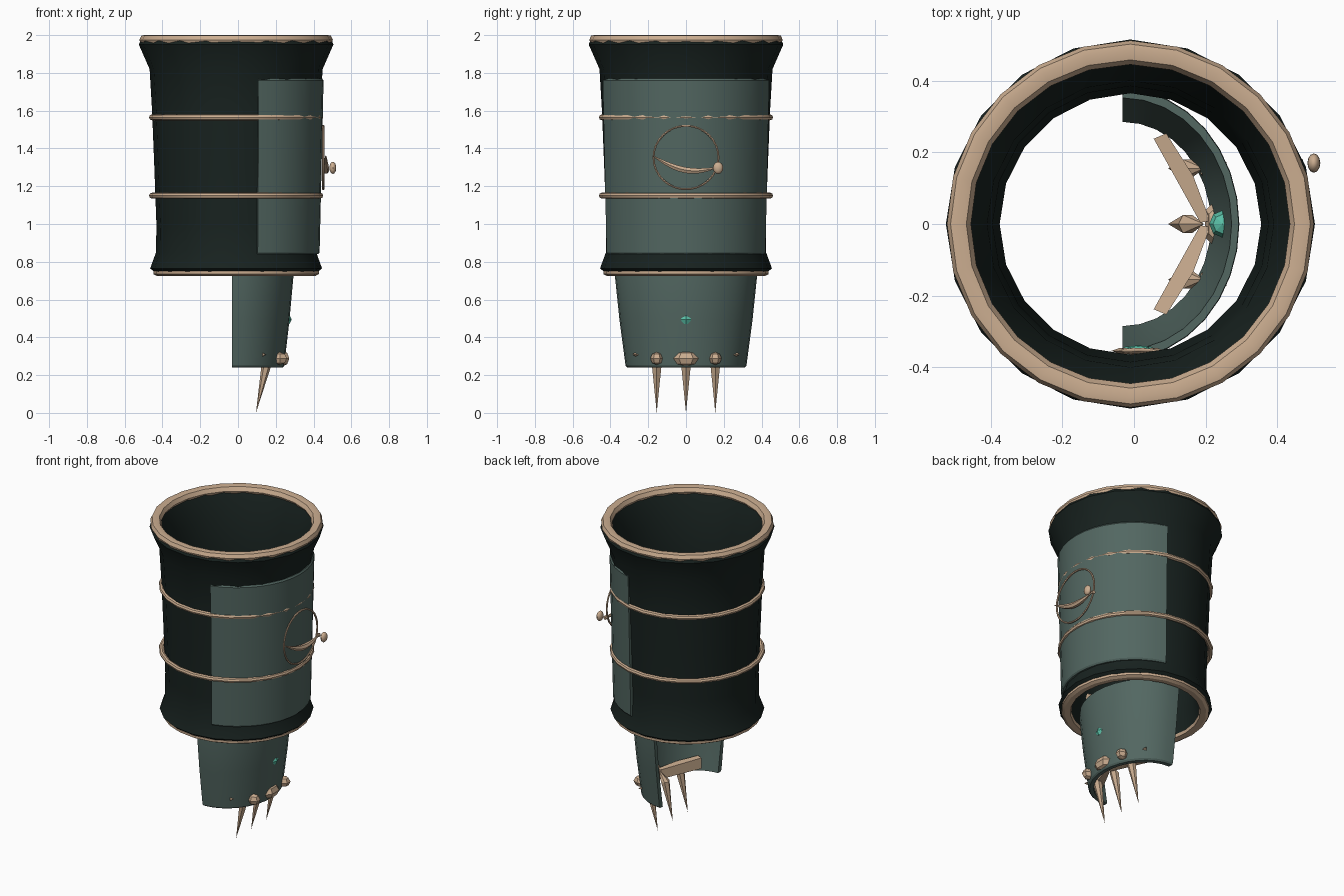
import bpy, bmesh, math
from mathutils import Vector

if "Cube" in bpy.data.objects:
    bpy.data.objects.remove(bpy.data.objects["Cube"])


def material(name, rgb):
    m = bpy.data.materials.new(name)
    m.diffuse_color = (*rgb, 1)
    m.use_nodes = True
    m.node_tree.nodes["Principled BSDF"].inputs["Base Color"].default_value = m.diffuse_color
    return m


DARK = material("dark_leather", (0.009, 0.016, 0.014))
GREEN = material("green_plate", (0.085, 0.135, 0.12))
TAN = material("tan_trim", (0.60, 0.42, 0.28))
TEAL = material("teal_gem", (0.10, 0.52, 0.38))


def finish(name, bm, mat, smooth=None):
    bmesh.ops.recalc_face_normals(bm, faces=bm.faces[:])
    me = bpy.data.meshes.new(name)
    bm.to_mesh(me)
    bm.free()
    ob = bpy.data.objects.new(name, me)
    bpy.context.collection.objects.link(ob)
    me.materials.append(mat)
    if smooth:
        bpy.ops.object.select_all(action='DESELECT')
        bpy.context.view_layer.objects.active = ob
        ob.select_set(True)
        bpy.ops.object.shade_smooth_by_angle(angle=math.radians(smooth))
    return ob


def lathe(name, profile, mat, n=20, arc=None, cx=-0.01, sx=1, sy=1):
    """Sweep a closed (radius, z) loop around z; arc = half angle, else full turn."""
    bm = bmesh.new()
    count = n + 1 if arc else n
    rows = []
    for i in range(count):
        a = math.radians(-arc + 2 * arc * i / n) if arc else math.tau * i / n
        rows.append([bm.verts.new((cx + r * sx * math.cos(a), r * sy * math.sin(a), z))
                     for r, z in profile])
    k = len(profile)
    for i in range(n):
        a, b = rows[i], rows[(i + 1) % count]
        for j in range(k):
            bm.faces.new((a[j], b[j], b[(j + 1) % k], a[(j + 1) % k]))
    if arc:
        bm.faces.new(rows[0])
        bm.faces.new(rows[-1])
    return finish(name, bm, mat, 30)


def tube(name, pts, radii, mat, n=6, closed=False):
    """Round tube through points lying roughly in a plane facing x."""
    bm = bmesh.new()
    rows, m = [], len(pts)
    for i, p in enumerate(pts):
        nxt = pts[(i + 1) % m] if closed else pts[min(i + 1, m - 1)]
        prv = pts[i - 1] if closed else pts[max(i - 1, 0)]
        t = (nxt - prv).normalized()
        u = Vector((1, 0, 0))
        v = t.cross(u).normalized()
        rows.append([bm.verts.new(p + radii[i] * (u * math.cos(math.tau * j / n)
                                                  + v * math.sin(math.tau * j / n))) for j in range(n)])
    for i in range(m if closed else m - 1):
        a, b = rows[i], rows[(i + 1) % m]
        for j in range(n):
            bm.faces.new((a[j], a[(j + 1) % n], b[(j + 1) % n], b[j]))
    if not closed:
        bm.faces.new(rows[0])
        bm.faces.new(rows[-1])
    return finish(name, bm, mat, 35)


def ball(name, loc, size, mat, u=8, v=6, smooth=None):
    bm = bmesh.new()
    bmesh.ops.create_uvsphere(bm, u_segments=u, v_segments=v, radius=1)
    for w in bm.verts:
        w.co = Vector(loc) + w.co * Vector(size)
    return finish(name, bm, mat, smooth)


# Flared hollow cuff
lathe("cuff", [(0.425, 0.74), (0.455, 0.765), (0.424, 0.85), (0.422, 1.0), (0.433, 1.3),
               (0.445, 1.6), (0.458, 1.82), (0.515, 1.95), (0.505, 1.975), (0.46, 1.975),
               (0.40, 1.82), (0.385, 1.6), (0.365, 1.0), (0.365, 0.85), (0.385, 0.74)], DARK)

# Trim at both ends and two hoops
lathe("top_rim", [(0.505, 1.955), (0.512, 1.975), (0.502, 1.997), (0.485, 2.0),
                  (0.458, 1.995), (0.445, 1.97), (0.455, 1.95)], TAN, 24)
lathe("bottom_rim", [(0.42, 0.725), (0.438, 0.735), (0.438, 0.75), (0.40, 0.755),
                     (0.378, 0.745), (0.385, 0.728)], TAN, 24)
for name, z in (("upper_hoop", 1.565), ("lower_hoop", 1.15)):
    lathe(name, [(0.445 + 0.016 * math.cos(math.tau * j / 8),
                  z + 0.016 * math.sin(math.tau * j / 8)) for j in range(8)], TAN, 24)

# Curved forearm plate
lathe("forearm_plate", [(0.405, 0.84), (0.435, 0.84), (0.442, 0.85), (0.463, 1.76),
                        (0.456, 1.77), (0.42, 1.77)], GREEN, 16, arc=75, sy=0.985)

# Hand guard: tapered half shell
lathe("hand_guard", [(0.285, 0.24), (0.311, 0.24), (0.32, 0.25), (0.352, 0.49), (0.377, 0.73),
                     (0.375, 0.76), (0.352, 0.76), (0.325, 0.49)], GREEN, 16, arc=90,
      cx=-0.032, sx=0.865)

# Emblem: ring, crescent and stud
tube("emblem_ring", [Vector((0.452, 0.172 * math.cos(math.tau * i / 32),
                             1.352 + 0.168 * math.sin(math.tau * i / 32))) for i in range(32)],
     [0.006] * 32, TAN, 6, True)
arc_pts, arc_r = [], []
for i in range(11):
    t = i / 10
    arc_pts.append(Vector((0.465, -0.175 + 0.345 * t,
                           1.36 - 0.06 * t - 0.045 * math.sin(math.pi * t))))
    arc_r.append(0.003 + 0.015 * math.sin(math.pi * t))
tube("emblem_crescent", arc_pts, arc_r, TAN)
ball("emblem_stud", (0.502, 0.17, 1.297), (0.018, 0.027, 0.032), TAN, 12, 8, 40)
tube("stud_stem", [Vector((0.46, 0.165, 1.30)), Vector((0.46, 0.18, 1.297))], [0.012, 0.012], TAN)

# Hand gem, poking through the guard
ball("hand_gem", (0.247, 0, 0.495), (0.037, 0.038, 0.034), TEAL, 8, 4)

# Inner clasp on the front wall, with a gem
for name, y, w, h, mat in (("inner_clasp", -0.354, 0.075, 0.05, TAN),
                           ("inner_clasp_gem", -0.35, 0.05, 0.035, TEAL)):
    ball(name, (0.012, y, 0.95), (w, 0.011, h), mat, 8, 4)

# Claws: slender double-ended spikes with knuckle studs
for name, y, w in (("left", -0.155, 0.034), ("middle", 0, 0.075), ("right", 0.155, 0.034)):
    bm = bmesh.new()
    tip, top = bm.verts.new((0.095, y, 0)), bm.verts.new((0.195, y, 0.31))
    ring = [bm.verts.new((0.15 + 0.026 * math.cos(math.tau * j / 6),
                          y + 0.029 * math.sin(math.tau * j / 6), 0.25)) for j in range(6)]
    for j in range(6):
        k = (j + 1) % 6
        bm.faces.new((ring[j], ring[k], tip))
        bm.faces.new((ring[k], ring[j], top))
    finish(name + "_claw", bm, TAN)
    x = 0.235 if y == 0 else 0.222
    ball(name + "_knuckle", (x, y, 0.288), (0.042, w, 0.042 if y == 0 else 0.034), TAN, 6, 4)

# Mirrored small side studs and the two knuckle bars inside the guard
for side, s in (("left", -1), ("right", 1)):
    bm = bmesh.new()
    base = [bm.verts.new((x, s * y, z)) for x, y, z in
            ((0.11, 0.245, 0.285), (0.15, 0.225, 0.305), (0.11, 0.25, 0.33))]
    apex = bm.verts.new((0.145, s * 0.285, 0.31))
    bm.faces.new(base)
    for j in range(3):
        bm.faces.new((base[j], base[(j + 1) % 3], apex))
    finish(side + "_side_stud", bm, TAN)

    bm = bmesh.new()
    outline = ((0.185, 0.004), (0.055, 0.238), (0.09, 0.253), (0.165, 0.135), (0.213, 0.008))
    lo = [bm.verts.new((x, s * y, 0.25 + 0.06 * y)) for x, y in outline]
    hi = [bm.verts.new((x, s * y, 0.31 + 0.10 * y)) for x, y in outline]
    bm.faces.new(lo)
    bm.faces.new(hi)
    for j in range(5):
        k = (j + 1) % 5
        bm.faces.new((lo[j], lo[k], hi[k], hi[j]))
    finish(side + "_knuckle_bar", bm, TAN)
